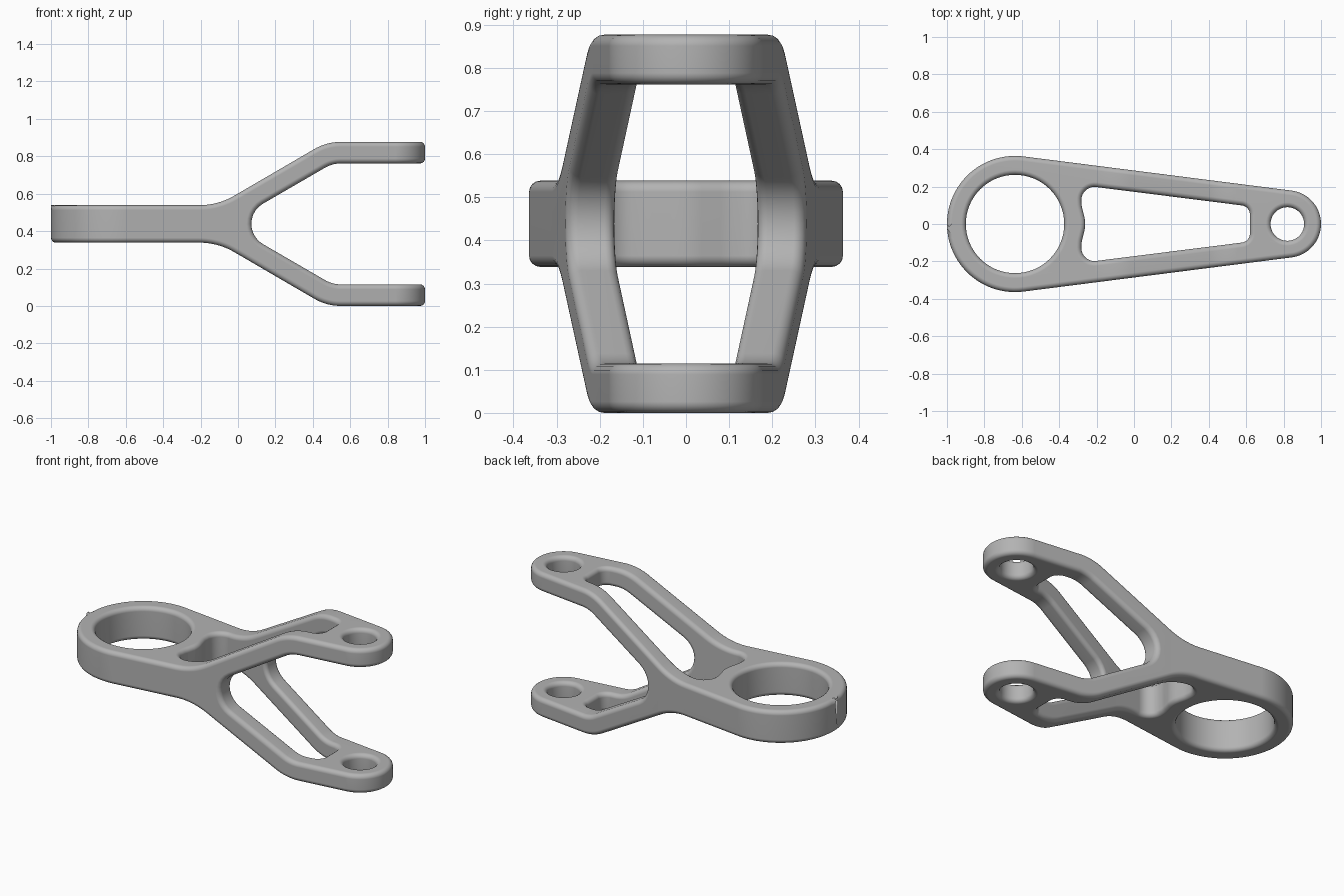
import bpy
import bmesh
import math
from mathutils import Vector

MID = 0.4385          # height of the symmetry plane
BIG_X, BIG_R = -0.636, 0.364
SMALL_X, SMALL_R = 0.82, 0.18

cube = bpy.data.objects.get("Cube")
if cube:
    bpy.data.objects.remove(cube, do_unlink=True)


def rounded(corners, steps=10):
    """Outline from (x, y, radius) corners, each rounded by an arc."""
    pts = []
    for i, (x, y, r) in enumerate(corners):
        p = Vector((x, y))
        if r == 0:
            pts.append(p)
            continue
        u = (Vector(corners[i - 1][:2]) - p).normalized()
        v = (Vector(corners[(i + 1) % len(corners)][:2]) - p).normalized()
        half = u.angle(v) / 2
        centre = p + (u + v).normalized() * (r / math.sin(half))
        start = p + u * (r / math.tan(half)) - centre
        end = p + v * (r / math.tan(half)) - centre
        sweep = math.pi - 2 * half
        for k in range(steps + 1):
            t = k / steps
            pts.append(centre + (start * math.sin((1 - t) * sweep)
                                 + end * math.sin(t * sweep)) / math.sin(sweep))
    return pts


def arc(cx, r, a0, a1, n):
    return [Vector((cx + r * math.cos(a0 + (a1 - a0) * k / n),
                    r * math.sin(a0 + (a1 - a0) * k / n))) for k in range(n + 1)]


def prism(name, outline, levels, place):
    """Sweep an outline through levels; place(point, level) gives 3D positions."""
    bm = bmesh.new()
    rings = [[bm.verts.new(place(p, lv)) for p in outline] for lv in levels]
    n = len(outline)
    for a, b in zip(rings, rings[1:]):
        for i in range(n):
            j = (i + 1) % n
            bm.faces.new((a[i], a[j], b[j], b[i]))
    bm.faces.new(rings[0])
    bm.faces.new(rings[-1])
    bmesh.ops.recalc_face_normals(bm, faces=bm.faces)
    mesh = bpy.data.meshes.new(name)
    bm.to_mesh(mesh)
    bm.free()
    obj = bpy.data.objects.new(name, mesh)
    bpy.context.collection.objects.link(obj)
    return obj


def upright(p, z):
    return (p.x, p.y, z)


def sideways(p, y):
    return (p.x, y, p.y + MID)


def bake(obj):
    """Replace the mesh by its evaluated result and drop the modifiers."""
    bpy.context.view_layer.update()
    deps = bpy.context.evaluated_depsgraph_get()
    mesh = bpy.data.meshes.new_from_object(obj.evaluated_get(deps))
    obj.modifiers.clear()
    obj.data = mesh


# Side profile: a flat bar that splits into two level arms
upper = [(-1.2, 0.1, 0), (-0.107, 0.1, 0.37), (0.474, MID, 0.28), (1.2, MID, 0),
         (1.2, MID - 0.115, 0), (0.505, MID - 0.115, 0.17)]
crotch = [(-0.053, 0, 0.125)]
lower = [(x, -z, r) for x, z, r in reversed(upper)]
yoke = prism("fork_lever", rounded(upper + crotch + lower), (-0.6, 0, 0.6), sideways)

# Plan outline: hull of the large ring and the small eyes
tilt = math.acos((BIG_R - SMALL_R) / (SMALL_X - BIG_X))
plan = (arc(BIG_X, BIG_R, tilt, 2 * math.pi - tilt, 48)
        + arc(SMALL_X, SMALL_R, -tilt, tilt, 32))
levels = (-0.5, 1.5)
outline_cutter = prism("outline_cutter", plan, levels, upright)

# Tapered slot with a bulge that follows the ring
half_slot = [(0.62, 0.094, 0.05), (-0.285, 0.208, 0.07), (-0.28, 0.095, 0.15)]
slot = half_slot + [(-0.256, 0, 0.15)] + [(x, -y, r) for x, y, r in reversed(half_slot)]
slot_cutter = prism("slot_cutter", rounded(slot), levels, upright)

# Bores
ring_cutter = prism("ring_bore_cutter", arc(BIG_X, 0.263, 0, 2 * math.pi, 64)[:-1],
                    levels, upright)
eye_cutter = prism("eye_bore_cutter", arc(SMALL_X, 0.09, 0, 2 * math.pi, 40)[:-1],
                   levels, upright)

cutters = [outline_cutter, slot_cutter, ring_cutter, eye_cutter]
for cutter in cutters:
    cutter.hide_render = True
    mod = yoke.modifiers.new(cutter.name, 'BOOLEAN')
    mod.operation = 'INTERSECT' if cutter is outline_cutter else 'DIFFERENCE'
    mod.solver = 'EXACT'
    mod.object = cutter
bake(yoke)
for cutter in cutters:
    bpy.data.objects.remove(cutter, do_unlink=True)

# Clean the cut, then round every sharp edge
bm = bmesh.new()
bm.from_mesh(yoke.data)
bmesh.ops.remove_doubles(bm, verts=bm.verts, dist=0.002)
bm.to_mesh(yoke.data)
bm.free()
bevel = yoke.modifiers.new("rounded_edges", 'BEVEL')
bevel.width = 0.026
bevel.segments = 4
bevel.limit_method = 'ANGLE'
bevel.angle_limit = math.radians(40)
bevel.use_clamp_overlap = False
bake(yoke)

# Material
grey = bpy.data.materials.new("light_grey")
grey.use_nodes = True
colour = (0.45, 0.45, 0.45, 1)
grey.diffuse_color = colour
grey.node_tree.nodes["Principled BSDF"].inputs["Base Color"].default_value = colour
yoke.data.materials.clear()
yoke.data.materials.append(grey)

# Smooth shading
bpy.ops.object.select_all(action='DESELECT')
yoke.select_set(True)
bpy.context.view_layer.objects.active = yoke
bpy.ops.object.shade_smooth_by_angle(angle=math.radians(35))
normals = yoke.modifiers.new("even_normals", 'WEIGHTED_NORMAL')
normals.keep_sharp = True
